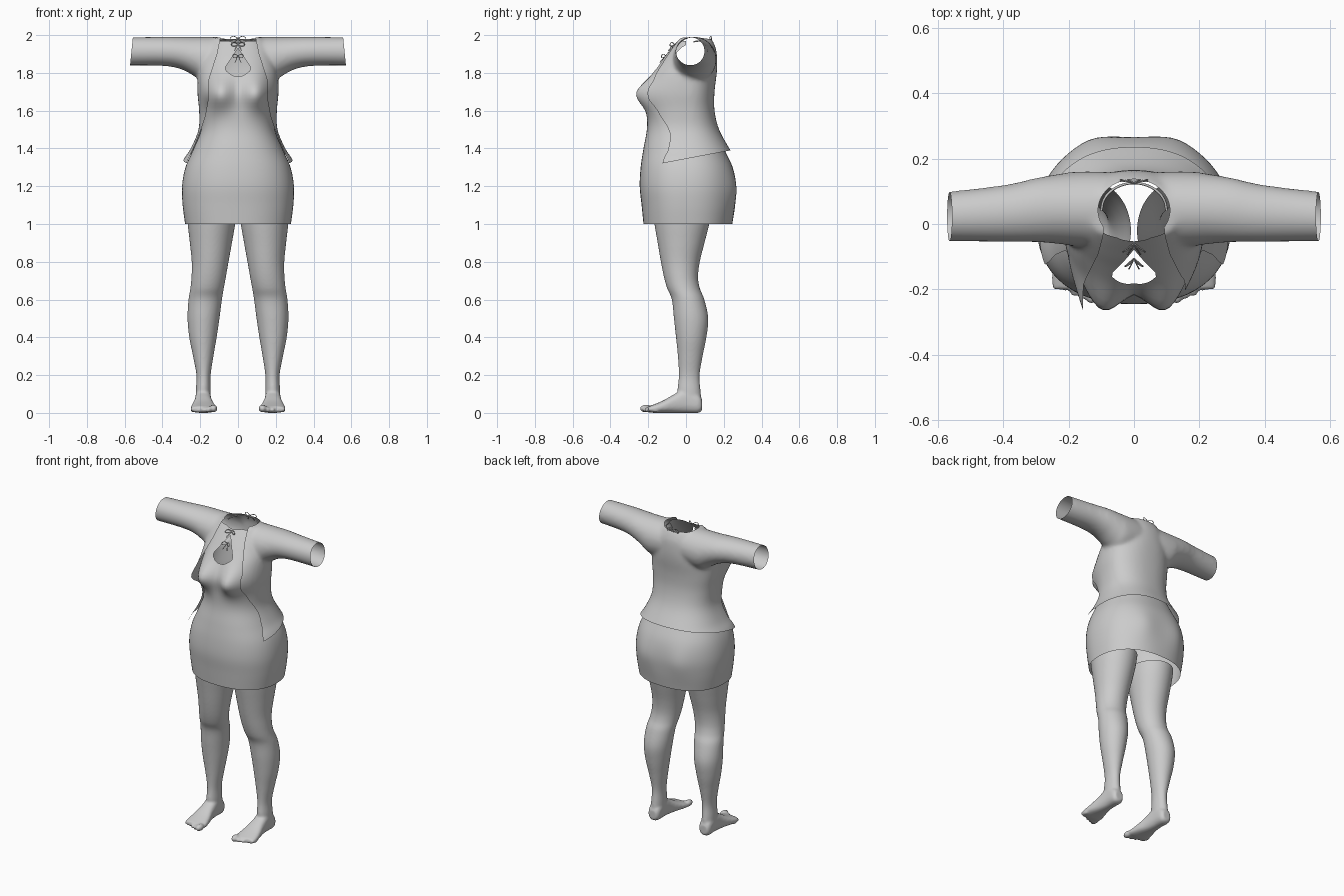
import bpy, bmesh, math
from mathutils import Vector

if "Cube" in bpy.data.objects:
    bpy.data.objects.remove(bpy.data.objects["Cube"])

grey = bpy.data.materials.new("light_grey")
grey.use_nodes = True
grey.diffuse_color = (0.6, 0.6, 0.6, 1)
grey.node_tree.nodes["Principled BSDF"].inputs["Base Color"].default_value = (0.6, 0.6, 0.6, 1)


def resample(rows, steps=5):
    """Catmull-Rom interpolation through rows of numbers."""
    out = []
    for i in range(len(rows) - 1):
        a, b, c, d = (rows[max(0, min(len(rows) - 1, i + k))] for k in (-1, 0, 1, 2))
        for s in range(steps):
            t = s / steps
            out.append([q + t / 2 * (r - p + t * (2*p - 5*q + 4*r - u + t * (3*(q - r) + u - p)))
                        for p, q, r, u in zip(a, b, c, d)])
    return out + [list(rows[-1])]


def lookup(rows, z):
    """Linear lookup of the second column by the first."""
    for (a, p), (b, q) in zip(rows, rows[1:]):
        if z <= b:
            return p + (q - p) * max(0, (z - a) / (b - a))
    return rows[-1][1]


def loft(bm, rings, cap=True):
    loops = [[bm.verts.new(p) for p in ring] for ring in rings]
    n = len(loops[0])
    for a, b in zip(loops, loops[1:]):
        for i in range(n):
            j = (i + 1) % n
            bm.faces.new((a[i], a[j], b[j], b[i]))
    if cap:
        bm.faces.new(loops[0])
        bm.faces.new(loops[-1])
    bmesh.ops.recalc_face_normals(bm, faces=bm.faces)


def oval(a0, a1, b0, b1, power=2.0, n=48):
    """Superellipse filling the box a0..a1 by b0..b1."""
    pts = []
    for i in range(n):
        t = 2 * math.pi * i / n
        c, s = math.cos(t), math.sin(t)
        c = math.copysign(abs(c) ** (2 / power), c)
        s = math.copysign(abs(s) ** (2 / power), s)
        pts.append(((a0 + a1 + (a1 - a0) * c) / 2, (b0 + b1 + (b1 - b0) * s) / 2))
    return pts


def torso_ring(z, w, front, back, n=72):
    ring = []
    for i in range(n):
        t = 2 * math.pi * i / n
        c, s = math.cos(t), math.sin(t)
        x = w * math.copysign(abs(c) ** 0.87, c)
        y = (back if s > 0 else -front) * math.copysign(abs(s) ** 0.87, s)
        if s < 0:  # bust
            y -= 0.075 * min(1, -2 * s) * math.exp(-((abs(x) - 0.1) / 0.07) ** 2 - ((z - 1.69) / 0.085) ** 2)
        else:      # seat
            y += 0.012 * min(1, 2 * s) * math.exp(-((abs(x) - 0.13) / 0.07) ** 2 - ((z - 1.18) / 0.1) ** 2)
        ring.append((x, y, z))
    return ring


def clip(bm, keep):
    """Trim the mesh along the curve where keep(point) is zero."""
    val = {v: keep(v.co) or 1e-6 for v in bm.verts}
    cuts = []
    for e in list(bm.edges):
        a, b = e.verts
        if val[a] * val[b] < 0:
            cuts.append(bmesh.utils.edge_split(e, a, val[a] / (val[a] - val[b]))[1])
    bmesh.ops.connect_verts(bm, verts=cuts)
    bmesh.ops.delete(bm, geom=[v for v, f in val.items() if f < 0], context="VERTS")


def finish(bm, name):
    mesh = bpy.data.meshes.new(name)
    bm.to_mesh(mesh)
    bm.free()
    mesh.shade_smooth()
    mesh.materials.append(grey)
    ob = bpy.data.objects.new(name, mesh)
    bpy.context.collection.objects.link(ob)
    return ob


def fuse(bm, voxel, rounds):
    """Merge overlapping solids into one soft skin."""
    ob = finish(bm, "blend")
    mod = ob.modifiers.new("skin", "REMESH")
    mod.mode, mod.voxel_size = "VOXEL", voxel
    mod = ob.modifiers.new("soften", "SMOOTH")
    mod.factor, mod.iterations = 0.5, rounds
    bpy.context.view_layer.update()
    mesh = bpy.data.meshes.new_from_object(ob.evaluated_get(bpy.context.evaluated_depsgraph_get()))
    out = bmesh.new()
    out.from_mesh(mesh)
    bpy.data.objects.remove(ob)
    return out


def wire(name, points, thick=0.003):
    cu = bpy.data.curves.new(name, "CURVE")
    cu.dimensions, cu.bevel_depth, cu.bevel_resolution, cu.resolution_u = "3D", thick, 1, 5
    sp = cu.splines.new("BEZIER")
    sp.bezier_points.add(len(points) - 1)
    for bp, p in zip(sp.bezier_points, points):
        bp.co = p
        bp.handle_left_type = bp.handle_right_type = "AUTO"
    cu.materials.append(grey)
    bpy.context.collection.objects.link(bpy.data.objects.new(name, cu))


# Jacket front edge: half opening by height
EDGE = [(1.3, 0.28), (1.34, 0.265), (1.42, 0.228), (1.5, 0.196), (1.57, 0.172), (1.65, 0.157),
        (1.76, 0.155), (1.9, 0.11), (2.0, 0.09)]


def neck(p):
    return max((p.x / 0.11) ** 2 + ((p.y - 0.042) / 0.095) ** 2 - 1, 1.85 - p.z)


# Dress with halter front and keyhole
dress_rows = [(1.0, 0.28, -0.225, 0.245), (1.1, 0.293, -0.235, 0.26), (1.2, 0.296, -0.245, 0.265),
              (1.3, 0.278, -0.24, 0.247), (1.4, 0.235, -0.225, 0.2), (1.5, 0.195, -0.207, 0.155),
              (1.6, 0.19, -0.205, 0.13), (1.7, 0.2, -0.205, 0.13), (1.8, 0.19, -0.17, 0.14),
              (1.87, 0.17, -0.125, 0.14), (1.93, 0.14, -0.078, 0.13), (1.97, 0.11, -0.045, 0.12)]
bm = bmesh.new()
loft(bm, [torso_ring(*r) for r in resample(dress_rows)], cap=False)
clip(bm, lambda p: max(1.6 - p.z, min(lookup(EDGE, p.z) + 0.03 - abs(p.x), -p.y)))
clip(bm, neck)
clip(bm, lambda p: max(p.z - 1.93 + 1.5 * abs(p.x), 1.78 + 8 * p.x ** 2 - p.z, p.y))
finish(bm, "dress")

# Jacket body and sleeves
jacket_rows = [(1.27, 0.32, -0.26, 0.3), (1.34, 0.286, -0.25, 0.262), (1.4, 0.247, -0.235, 0.226),
               (1.5, 0.206, -0.215, 0.172), (1.6, 0.203, -0.21, 0.148), (1.7, 0.212, -0.215, 0.148),
               (1.8, 0.207, -0.18, 0.16), (1.87, 0.185, -0.132, 0.162), (1.93, 0.16, -0.085, 0.155),
               (1.985, 0.12, -0.04, 0.13)]
sleeve_rows = [(0.0, -0.06, 0.15, 1.78, 1.985), (0.1, -0.065, 0.157, 1.76, 1.987),
               (0.18, -0.065, 0.157, 1.755, 1.987), (0.23, -0.058, 0.15, 1.785, 1.987),
               (0.3, -0.053, 0.138, 1.822, 1.988), (0.4, -0.052, 0.116, 1.84, 1.988),
               (0.62, -0.05, 0.09, 1.842, 1.985)]
bm = bmesh.new()
loft(bm, [torso_ring(*r) for r in resample(jacket_rows)])
for side in (1, -1):
    loft(bm, [[(side * x, y, z) for y, z in oval(*box)] for x, *box in resample(sleeve_rows)])
bm = fuse(bm, 0.011, 10)
bm.normal_update()
for v in bm.verts:
    v.co += v.normal * 0.003
clip(bm, lambda p: p.z - 1.345 - 0.19 * p.y)
clip(bm, lambda p: 0.557 + 0.1 * (1.985 - p.z) - abs(p.x))
clip(bm, lambda p: max(abs(p.x) - lookup(EDGE, p.z), p.y))
clip(bm, neck)
for v in bm.verts:  # right lapel stands away from the bust
    if v.co.x < 0 and v.co.y < -0.1:
        near = max(0, 1 - (-v.co.x - lookup(EDGE, v.co.z)) / 0.05)
        v.co.y -= 0.06 * near * math.exp(-((v.co.z - 1.69) / 0.06) ** 2)
finish(bm, "jacket")

# Legs and feet
leg_rows = [(0.05, 0.145, 0.225, -0.04, 0.083), (0.12, 0.145, 0.223, -0.045, 0.077),
            (0.2, 0.145, 0.22, -0.038, 0.072), (0.3, 0.13, 0.238, -0.043, 0.088),
            (0.4, 0.113, 0.258, -0.053, 0.108), (0.5, 0.098, 0.267, -0.064, 0.118),
            (0.6, 0.085, 0.262, -0.075, 0.097), (0.66, 0.075, 0.252, -0.1, 0.073),
            (0.72, 0.064, 0.246, -0.117, 0.064), (0.8, 0.05, 0.245, -0.133, 0.073),
            (0.9, 0.032, 0.255, -0.15, 0.098), (1.0, 0.015, 0.266, -0.167, 0.123),
            (1.1, 0.006, 0.272, -0.18, 0.14)]
foot_rows = [(0.085, 0.16, 0.21, 0.015, 0.07), (0.065, 0.146, 0.224, 0, 0.1), (0.0, 0.143, 0.226, 0, 0.13),
             (-0.06, 0.137, 0.232, 0, 0.1), (-0.12, 0.122, 0.245, 0, 0.066), (-0.17, 0.112, 0.252, 0, 0.045),
             (-0.2, 0.115, 0.248, 0.004, 0.034)]
for side, label in ((1, "left"), (-1, "right")):
    bm = bmesh.new()
    loft(bm, [[(side * x, y, z) for x, y in oval(*box)] for z, *box in resample(leg_rows)])
    loft(bm, [[(side * x, y, z) for x, z in oval(*box, power=2.5)] for y, *box in resample(foot_rows)])
    for i in range(5):
        r = 0.021 if i == 0 else 0.016 - 0.001 * i
        toe = bmesh.ops.create_uvsphere(bm, u_segments=16, v_segments=10, radius=r)["verts"]
        spot = Vector((side * (0.13 + 0.027 * i), -0.21 + 0.003 * i * i, r + 0.002))
        for v in toe:
            v.co.y *= 1.7
            v.co += spot
    bm = fuse(bm, 0.007, 5)
    clip(bm, lambda p: 1.06 - p.z)
    finish(bm, label + "_leg")

# Tied cords at the throat and keyhole, and behind the neck
for name, y, z, size, back in (("throat_bow", -0.06, 1.952, 1.0, 1), ("keyhole_bow", -0.105, 1.89, 0.8, 1),
                               ("nape_bow", 0.125, 1.985, 1.2, -0.4)):
    for side in (1, -1):
        wire(name, [(0, y, z), (side * 0.025 * size, y - 0.018 * back, z + 0.008),
                    (side * 0.034 * size, y - 0.025 * back, z - 0.004),
                    (side * 0.02 * size, y - 0.02 * back, z - 0.01), (0, y, z)], 0.002)
        wire(name + "_end", [(0, y, z), (side * 0.012 * size, y - 0.022 * back, z - 0.02),
                             (side * 0.02 * size, y - 0.033 * back, z - 0.035)], 0.002)

# Halter strap around the back of the neck
wire("neck_strap", [(0.1 * math.cos(a), 0.04 + 0.085 * math.sin(a), 1.965 + 0.012 * math.sin(a))
                    for a in (math.pi * k / 8 for k in range(9))], 0.004)
